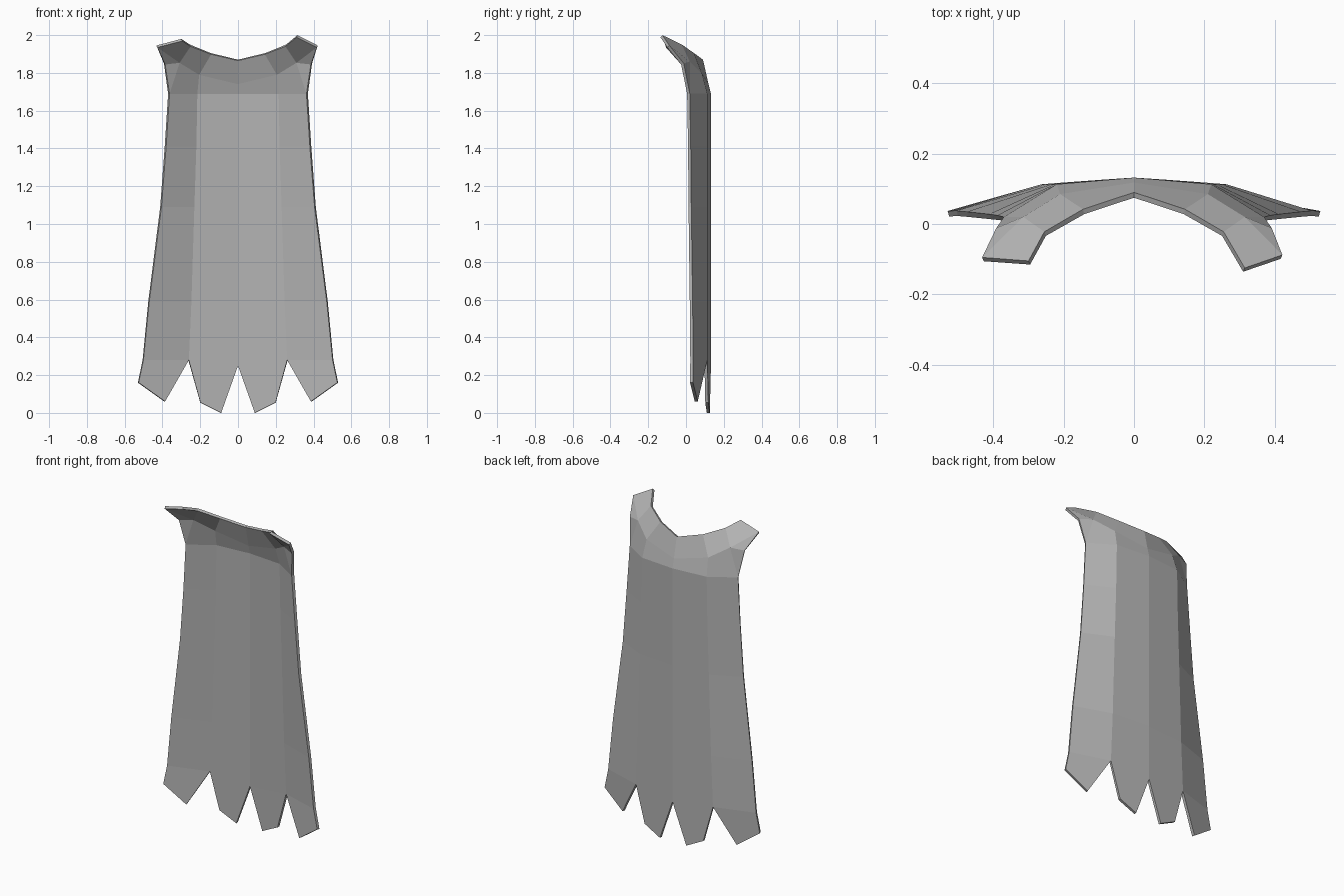
import bpy
import bmesh

cube = bpy.data.objects.get("Cube")
if cube:
    bpy.data.objects.remove(cube, do_unlink=True)

# Cloth material
cloth = bpy.data.materials.new("grey_cloth")
cloth.use_nodes = True
grey = (0.45, 0.45, 0.45, 1)
cloth.diffuse_color = grey
bsdf = cloth.node_tree.nodes["Principled BSDF"]
bsdf.inputs["Base Color"].default_value = grey
bsdf.inputs["Roughness"].default_value = 0.8

# Hanging rows: height, fold x, edge x, edge y
ROWS = [(1.69, 0.22, 0.37, 0.02), (1.41, 0.225, 0.388, 0.025),
        (1.09, 0.235, 0.412, 0.028), (0.59, 0.25, 0.475, 0.035),
        (0.28, 0.263, 0.505, 0.038)]
BACK_Y, FOLD_Y = 0.132, 0.113

bm = bmesh.new()


def add_face(points, side):
    verts = [bm.verts.new((side * x, y, z)) for x, y, z in points]
    if side > 0:
        verts.reverse()
    bm.faces.new(verts)


def build_half(side):
    # Draped panels, two columns from the spine to the edge
    rows = [((0, BACK_Y, z), (fx, FOLD_Y, z), (ex, ey, z)) for z, fx, ex, ey in ROWS]
    rows[-1] = ((0, BACK_Y, 0.25),) + rows[-1][1:]
    for upper, lower in zip(rows, rows[1:]):
        for i in range(2):
            add_face((upper[i], lower[i], lower[i + 1], upper[i + 1]), side)

    # Ragged hem points
    spine, fold, edge = rows[-1]
    add_face((spine, (0.09, 0.126, 0), (0.2, 0.118, 0.055), fold), side)
    add_face((fold, (0.39, 0.062, 0.06), (0.53, 0.037, 0.16), edge), side)

    # Shoulder yoke and raised collar flap
    spine, fold, edge = rows[0]
    yoke, yoke_fold = (0, 0.118, 1.745), (0.21, 0.085, 1.795)
    shoulder, armhole = (0.315, 0.02, 1.86), (0.392, -0.012, 1.85)
    neck, neck_mid, neck_side = (0, 0.09, 1.87), (0.145, 0.042, 1.905), (0.255, -0.022, 1.95)
    if side > 0:
        tip, corner = (0.315, -0.125, 2.0), (0.422, -0.088, 1.945)
    else:
        tip, corner = (0.3, -0.105, 1.98), (0.432, -0.095, 1.945)
    add_face((yoke, spine, fold, yoke_fold), side)
    add_face((neck, yoke, yoke_fold, neck_mid), side)
    add_face((neck_mid, yoke_fold, shoulder, neck_side), side)
    add_face((yoke_fold, fold, edge, shoulder), side)
    add_face((shoulder, edge, armhole), side)
    add_face((shoulder, armhole, corner), side)
    add_face((neck_side, shoulder, corner, tip), side)


for side in (1, -1):
    build_half(side)
bmesh.ops.remove_doubles(bm, verts=bm.verts[:], dist=0.0005)

mesh = bpy.data.meshes.new("cape")
bm.to_mesh(mesh)
bm.free()
mesh.materials.append(cloth)
cape = bpy.data.objects.new("cape", mesh)
bpy.context.collection.objects.link(cape)

# Cloth thickness, grown towards the wearer
thickness = cape.modifiers.new("thickness", "SOLIDIFY")
thickness.thickness = 0.016
thickness.offset = -1
